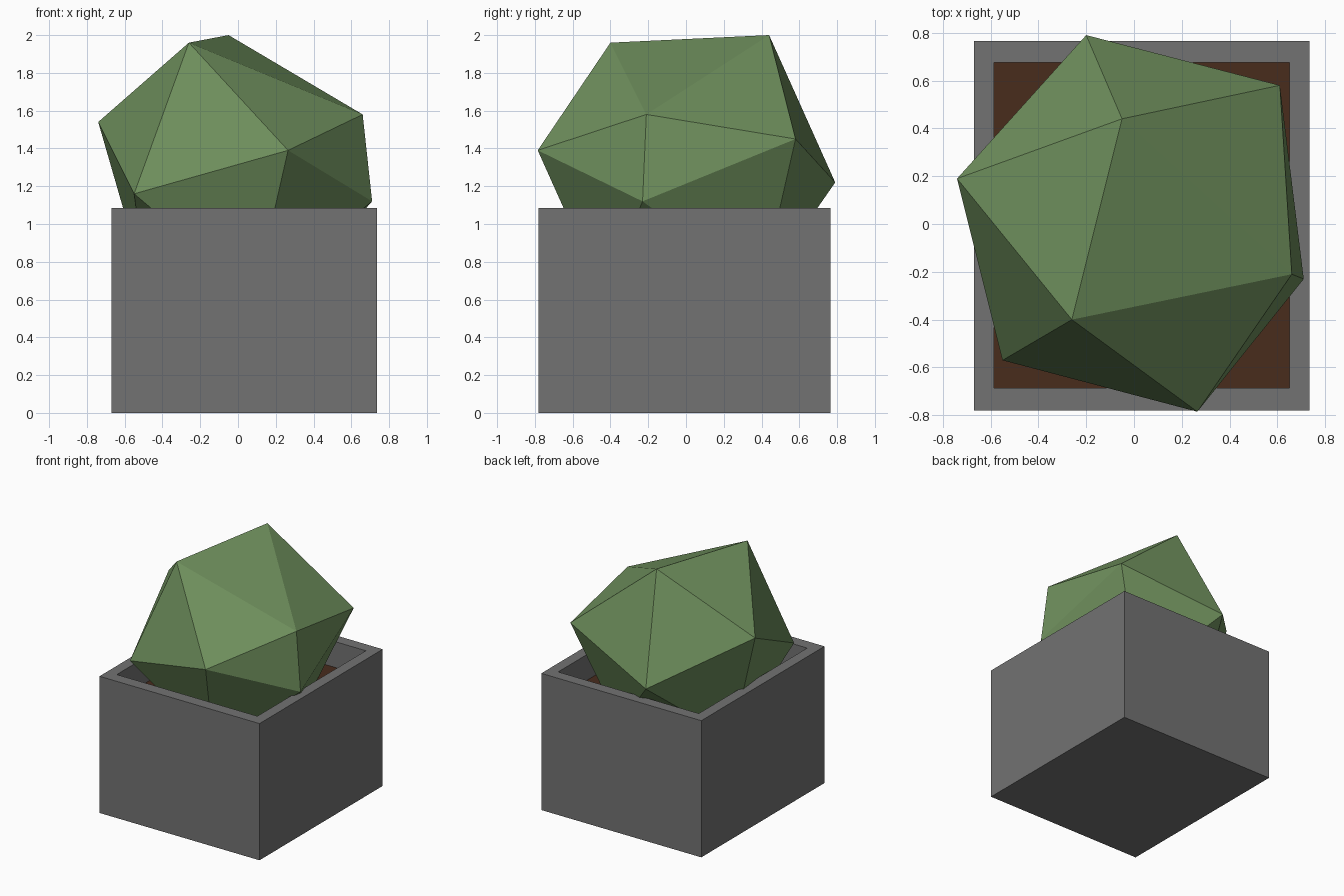
import bpy, bmesh
from mathutils import Vector

if "Cube" in bpy.data.objects:
    bpy.data.objects.remove(bpy.data.objects["Cube"])


def finish(name, bm, color):
    """Turn a bmesh into a flat-shaded, coloured object."""
    bmesh.ops.recalc_face_normals(bm, faces=bm.faces)
    mesh = bpy.data.meshes.new(name)
    bm.to_mesh(mesh)
    bm.free()
    mat = bpy.data.materials.new(name)
    mat.diffuse_color = (*color, 1)
    mat.use_nodes = True
    mat.node_tree.nodes["Principled BSDF"].inputs["Base Color"].default_value = mat.diffuse_color
    mesh.materials.append(mat)
    obj = bpy.data.objects.new(name, mesh)
    bpy.context.collection.objects.link(obj)
    return obj


def rect(bm, x0, x1, y0, y1, z):
    return [bm.verts.new(p) for p in
            ((x0, y0, z), (x1, y0, z), (x1, y1, z), (x0, y1, z))]


OUTER = (-0.67, 0.735, -0.78, 0.765)
INNER = (-0.585, 0.65, -0.685, 0.675)
TOP, SOIL = 1.085, 0.88

# planter: rings from base, up the outside, over the rim, down the cavity
bm = bmesh.new()
rings = [rect(bm, *OUTER, 0), rect(bm, *OUTER, TOP),
         rect(bm, *INNER, TOP), rect(bm, *INNER, SOIL - 0.03)]
for a, b in zip(rings, rings[1:]):
    for i in range(4):
        j = (i + 1) % 4
        bm.faces.new((a[i], a[j], b[j], b[i]))
bm.faces.new(rings[0])
bm.faces.new(rings[-1])
finish("planter", bm, (0.17, 0.17, 0.17))

# soil surface filling the cavity
bm = bmesh.new()
bm.faces.new(rect(bm, *INNER, SOIL))
finish("soil", bm, (0.065, 0.025, 0.012))

# bush: a tilted, slightly squashed twelve-point faceted ball
points = [(-0.05, 0.44, 2.0), (-0.26, -0.40, 1.96), (-0.74, 0.19, 1.54),
          (-0.20, 0.79, 1.22), (0.61, 0.58, 1.45), (0.66, -0.21, 1.58),
          (0.265, -0.785, 1.39), (-0.55, -0.57, 1.16), (0.71, -0.23, 1.12),
          (0.30, 0.40, 0.66), (-0.48, 0.10, 0.64), (0.09, -0.44, 0.62)]
bm = bmesh.new()
for p in points:
    bm.verts.new(Vector(p))
bmesh.ops.convex_hull(bm, input=bm.verts)
finish("bush", bm, (0.16, 0.28, 0.11))
